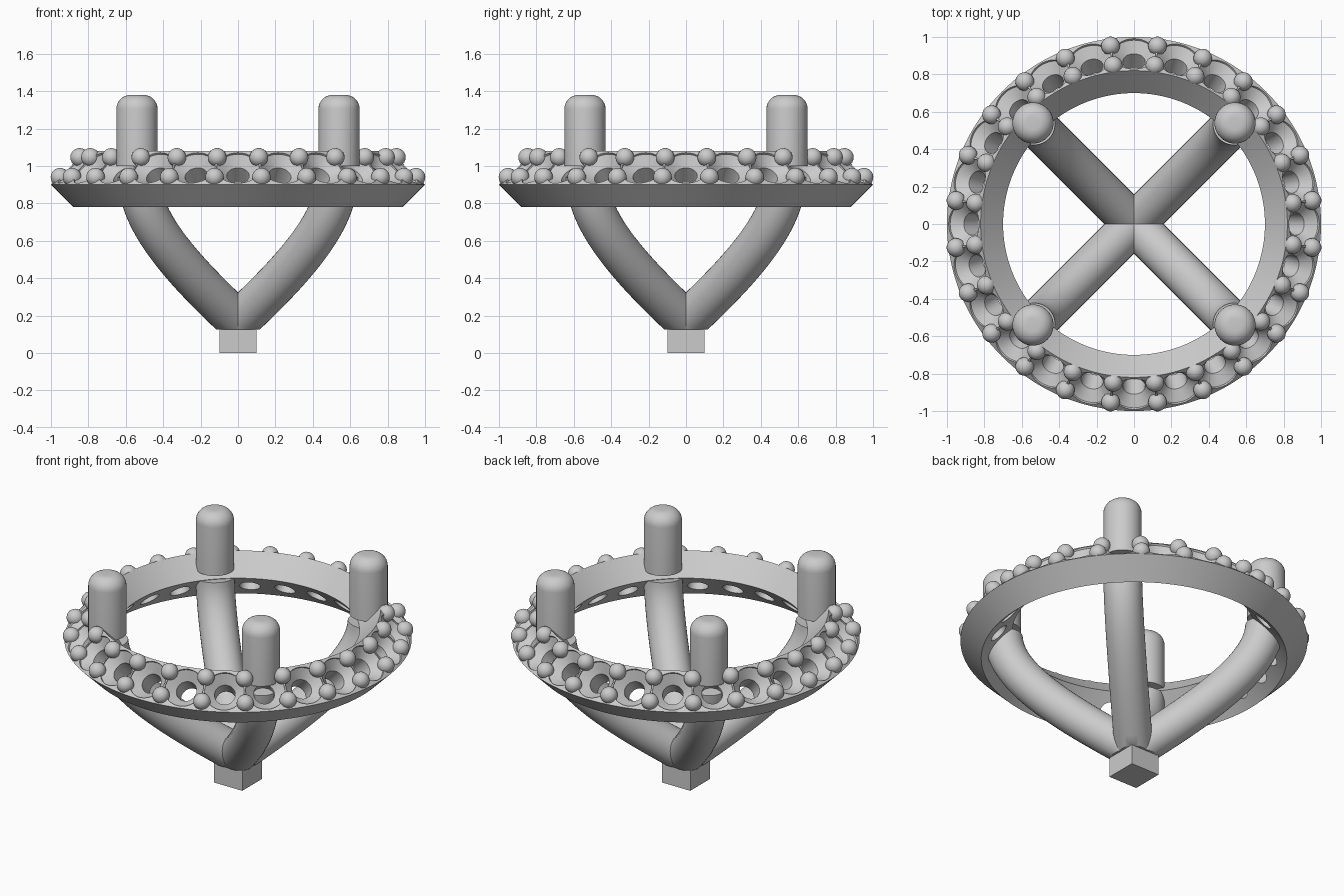
import bpy, bmesh
from math import pi, sin, cos, radians
from mathutils import Vector, Matrix
from mathutils.geometry import interpolate_bezier

if "Cube" in bpy.data.objects:
    bpy.data.objects.remove(bpy.data.objects["Cube"])

COUNT = 24                      # stone seats around the halo
TILT = Matrix.Rotation(radians(45), 4, 'Y')   # local z -> outward and up


def make(name, bm, smooth=True):
    bmesh.ops.recalc_face_normals(bm, faces=bm.faces)
    me = bpy.data.meshes.new(name)
    bm.to_mesh(me)
    bm.free()
    ob = bpy.data.objects.new(name, me)
    bpy.context.collection.objects.link(ob)
    if smooth:
        shade(ob)
    return ob


def shade(ob):
    bpy.ops.object.select_all(action='DESELECT')
    ob.select_set(True)
    bpy.context.view_layer.objects.active = ob
    bpy.ops.object.shade_smooth_by_angle(angle=radians(35))


def revolve(bm, profile, steps, mat=Matrix(), closed=False):
    """Spin an (r, z) profile around z; open profiles get end caps."""
    rings = [[bm.verts.new(mat @ Vector((r * cos(2 * pi * i / steps), r * sin(2 * pi * i / steps), z)))
              for i in range(steps)] for r, z in profile]
    pairs = list(zip(rings, rings[1:])) + ([(rings[-1], rings[0])] if closed else [])
    for a, b in pairs:
        for i in range(steps):
            j = (i + 1) % steps
            bm.faces.new((a[i], a[j], b[j], b[i]))
    if not closed:
        bm.faces.new(rings[0])
        bm.faces.new(rings[-1])


def spin(deg):
    return Matrix.Rotation(radians(deg), 4, 'Z')


# Halo ring: a rectangular section tilted 45 degrees
bm = bmesh.new()
revolve(bm, [(1.0, 0.90), (0.88, 0.78), (0.70, 0.96), (0.82, 1.08)], 144, closed=True)
halo = make("halo_ring", bm, smooth=False)

# Seat cutters: bore, cone and short straight wall
bm = bmesh.new()
for k in range(COUNT):
    m = spin(k * 360 / COUNT) @ Matrix.Translation((0.91, 0, 0.99)) @ TILT
    revolve(bm, [(0.06, -0.3), (0.06, -0.06), (0.115, -0.012), (0.115, 0.1)], 32, m)
cutter = make("seat_cutters", bm, smooth=False)
cutter.hide_render = True

mod = halo.modifiers.new("seats", 'BOOLEAN')
mod.operation = 'DIFFERENCE'
mod.solver = 'EXACT'
mod.object = cutter
bpy.ops.object.select_all(action='DESELECT')
halo.select_set(True)
bpy.context.view_layer.objects.active = halo
bpy.ops.object.modifier_apply(modifier=mod.name)
bpy.data.objects.remove(cutter)
shade(halo)

# Bead pairs between the seats
bm = bmesh.new()
for k in range(COUNT):
    for r, z in ((0.96, 0.94), (0.854, 1.046)):
        m = spin((k + 0.5) * 360 / COUNT) @ Matrix.Translation((r, 0, z)) @ TILT
        bmesh.ops.create_uvsphere(bm, u_segments=20, v_segments=12, radius=0.05, matrix=m)
make("halo_beads", bm)

# Four claws with rounded tips
tip = [(0.11, 1.0)] + [(0.035 + 0.075 * cos(a * pi / 16), 1.305 + 0.075 * sin(a * pi / 16))
                       for a in range(9)]
for k in range(4):
    bm = bmesh.new()
    revolve(bm, tip, 40, spin(45 + 90 * k) @ Matrix.Translation((0.764, 0, 0)))
    make(f"claw_{k + 1}", bm)

# Four curved arms from the base up to the halo
path = interpolate_bezier(Vector((0, 0, 0.17)), Vector((0.5, 0, 0.5)),
                          Vector((0.74, 0, 0.72)), Vector((0.755, 0, 0.95)), 24)
for k in range(4):
    bm = bmesh.new()
    rings = []
    for i, p in enumerate(path):
        t = (path[min(i + 1, 23)] - path[max(i - 1, 0)]).normalized()
        n = Vector((t.z, 0, -t.x))
        rings.append([bm.verts.new(p + 0.112 * (n * cos(a * pi / 18) + Vector((0, 1, 0)) * sin(a * pi / 18)))
                      for a in range(36)])
    for a, b in zip(rings, rings[1:]):
        for i in range(36):
            bm.faces.new((a[i], a[i - 1], b[i - 1], b[i]))
    bm.faces.new(rings[0])
    bm.faces.new(rings[-1])
    # trim flat where the arm meets the base
    cut = bmesh.ops.bisect_plane(bm, geom=bm.verts[:] + bm.edges[:] + bm.faces[:],
                                 plane_co=(0, 0, 0.125), plane_no=(0, 0, -1), clear_outer=True)
    bmesh.ops.holes_fill(bm, edges=[e for e in bm.edges if e.is_boundary])
    bm.transform(spin(45 + 90 * k))
    make(f"arm_{k + 1}", bm)

# Square base peg
bm = bmesh.new()
bmesh.ops.create_cube(bm, size=1, matrix=Matrix.Translation((0, 0, 0.0675)) @ Matrix.Diagonal((0.2, 0.2, 0.135, 1)))
make("base_peg", bm, smooth=False)
